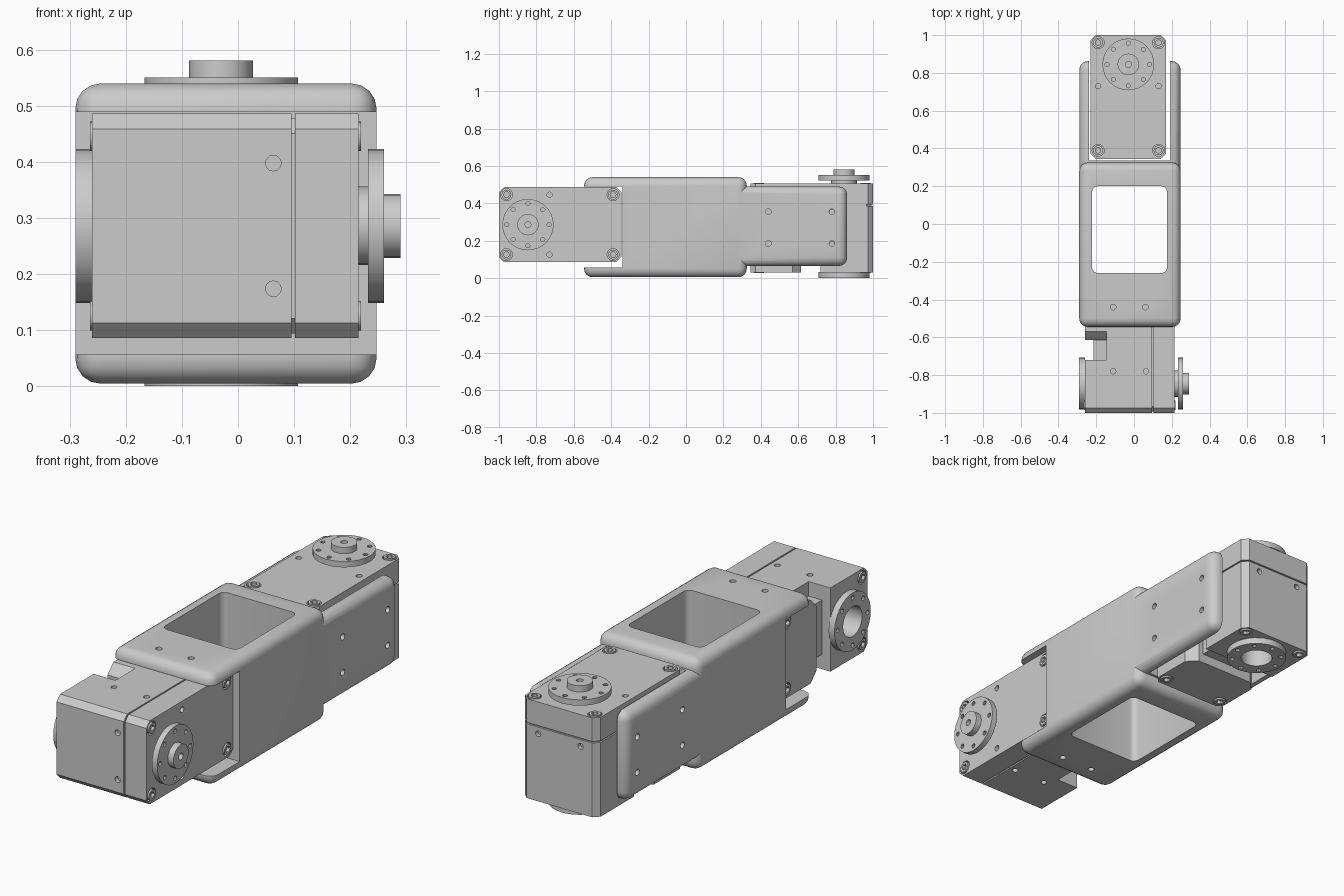
import bpy, bmesh, math
from mathutils import Matrix, Vector

if "Cube" in bpy.data.objects:
    bpy.data.objects.remove(bpy.data.objects["Cube"])

AX = {'z': Matrix.Identity(4),
      'x': Matrix.Rotation(math.pi / 2, 4, 'Y'),
      'y': Matrix.Rotation(math.pi / 2, 4, 'X')}


def box(bm, x0, x1, y0, y1, z0, z1):
    m = Matrix.Translation(((x0 + x1) / 2, (y0 + y1) / 2, (z0 + z1) / 2))
    m = m @ Matrix.Diagonal((x1 - x0, y1 - y0, z1 - z0, 1))
    return bmesh.ops.create_cube(bm, size=1, matrix=m)['verts']


def cyl(bm, c, r, h, axis='z', n=24):
    """Cylinder centred on c."""
    bmesh.ops.create_cone(bm, cap_ends=True, segments=n, radius1=r, radius2=r,
                          depth=h, matrix=Matrix.Translation(c) @ AX[axis])


def prism(bm, pts, z0, z1):
    face = bm.faces.new([bm.verts.new((x, y, z0)) for x, y in pts])
    ext = bmesh.ops.extrude_face_region(bm, geom=[face])['geom']
    for v in ext:
        if isinstance(v, bmesh.types.BMVert):
            v.co.z = z1


def chamfered(x, y0, y1, c):
    return [(-x + c, y0), (x - c, y0), (x, y0 + c), (x, y1 - c),
            (x - c, y1), (-x + c, y1), (-x, y1 - c), (-x, y0 + c)]


def make(name, build):
    bm = bmesh.new()
    build(bm)
    bmesh.ops.recalc_face_normals(bm, faces=bm.faces)
    me = bpy.data.meshes.new(name)
    bm.to_mesh(me)
    bm.free()
    ob = bpy.data.objects.new(name, me)
    bpy.context.collection.objects.link(ob)
    return ob


def boolean(ob, build, op='DIFFERENCE'):
    tool = make("cutter", build)
    tool.hide_render = True
    mod = ob.modifiers.new("bool", 'BOOLEAN')
    mod.operation, mod.solver, mod.object = op, 'EXACT', tool
    bpy.context.view_layer.objects.active = ob
    bpy.ops.object.modifier_apply(modifier=mod.name)
    bpy.data.objects.remove(tool)


def smooth(ob, angle=32):
    bpy.ops.object.select_all(action='DESELECT')
    ob.select_set(True)
    bpy.context.view_layer.objects.active = ob
    bpy.ops.object.shade_smooth_by_angle(angle=math.radians(angle))


# Bracket: two crossed U-channels back to back
def rounded_box(*dims):
    def build(bm):
        box(bm, *dims)
        bmesh.ops.bevel(bm, geom=bm.edges[:], offset=0.045, segments=4,
                        profile=0.5, affect='EDGES')
    return build


bracket = make("joint_bracket", rounded_box(-0.29, 0.247, -0.545, 0.325, 0.005, 0.54))
boolean(bracket, rounded_box(-0.2895, 0.2465, 0.1, 0.862, 0.065, 0.49), 'UNION')
boolean(bracket, lambda bm: box(bm, -0.5, 0.5, -0.8, -0.34, 0.057, 0.489))
boolean(bracket, lambda bm: box(bm, -0.238, 0.19, 0.337, 1.0, -0.2, 0.8))


def window(bm):
    box(bm, -0.222, 0.175, -0.26, 0.20, -0.2, 0.8)
    up = [e for e in bm.edges if abs(e.verts[0].co.z - e.verts[1].co.z) > 0.5]
    bmesh.ops.bevel(bm, geom=up, offset=0.03, segments=4, profile=0.5, affect='EDGES')


def bracket_holes(bm):
    for y in (0.44, 0.78):
        for z in (0.185, 0.355):
            cyl(bm, (-0.02, y, z), 0.015, 1.0, 'x', 12)
    for x in (-0.11, 0.06):
        cyl(bm, (x, -0.44, 0.27), 0.015, 1.0, 'z', 12)


boolean(bracket, window)
boolean(bracket, bracket_holes)
smooth(bracket)

# Servo parts in local space: shaft on z, case bottom at z = 0
SCREWS = [(sx * 0.16, y) for sx in (-1, 1) for y in (0.115, -0.455)]
TOP = 0.475


def case_notch(bm):
    prism(bm, [(-0.3, -0.125), (-0.3, -0.375), (-0.155, -0.23),
               (0.155, -0.23), (0.3, -0.375), (0.3, -0.125)], -0.1, 0.115)


def case_holes(bm):
    for x, y in SCREWS:
        cyl(bm, (x, y, 0), 0.032, 0.04, n=16)
    cyl(bm, (0, 0, 0), 0.072, 0.2, n=24)
    for s in (-1, 1):
        for z in (0.15, 0.323):
            cyl(bm, (s * 0.2, -0.065, z), 0.014, 0.04, 'x', 12)
        cyl(bm, (s * 0.112, 0.155, 0.323), 0.014, 0.04, 'y', 12)


def cap_holes(bm):
    for x, y in SCREWS:
        cyl(bm, (x, y, TOP), 0.032, 0.04, n=16)
    for s in (-1, 1):
        cyl(bm, (s * 0.16, -0.115, TOP), 0.014, 0.04, n=12)


def ring_holes(bm):
    for i in range(8):
        a = i * math.pi / 4
        for z in (-0.015, 0.506):
            cyl(bm, (0.113 * math.cos(a), 0.113 * math.sin(a), z), 0.011, 0.06, n=10)


case = make("servo_case", lambda bm: prism(bm, chamfered(0.2, -0.5, 0.155, 0.027), 0, 0.355))
boolean(case, case_notch)
boolean(case, case_holes)

cap = make("servo_cap", lambda bm: prism(bm, chamfered(0.2, -0.5, 0.155, 0.027), 0.362, TOP))
boolean(cap, cap_holes)

seam = make("servo_seam", lambda bm: prism(bm, chamfered(0.192, -0.492, 0.147, 0.027), 0.35, 0.367))

plug = make("servo_connector", lambda bm: box(bm, -0.13, 0.13, -0.24, -0.12, 0.045, 0.12))

# Output horn: disc, raised hub and neck
horn = make("servo_horn", lambda bm: cyl(bm, (0, 0, 0.506), 0.137, 0.028, n=32))
boolean(horn, lambda bm: cyl(bm, (0, 0, 0.530), 0.057, 0.04, n=24), 'UNION')
boolean(horn, lambda bm: cyl(bm, (0, 0, 0.480), 0.07, 0.03, n=24), 'UNION')
boolean(horn, ring_holes)
boolean(horn, lambda bm: cyl(bm, (0, 0, 0.55), 0.016, 0.06, n=12))

# Idler ring on the opposite side
idler = make("servo_idler_ring", lambda bm: cyl(bm, (0, 0, -0.0145), 0.137, 0.031, n=32))
boolean(idler, ring_holes)
boolean(idler, lambda bm: cyl(bm, (0, 0, 0), 0.072, 0.2, n=24))


# Socket-head screws in the counterbores
def screws(bm):
    for x, y in SCREWS:
        cyl(bm, (x, y, 0.009), 0.026, 0.026, n=16)
        cyl(bm, (x, y, TOP - 0.009), 0.026, 0.026, n=16)


def sockets(bm):
    for x, y in SCREWS:
        for z in (-0.004, TOP + 0.004):
            cyl(bm, (x, y, z), 0.016, 0.03, n=6)


bolts = make("servo_screws", screws)
boolean(bolts, sockets)

# Place both servos: the back one upright, the front one turned onto x
back = Matrix.Translation((-0.03, 0.845, 0.031))
front = Matrix(((0, 0, 1, -0.26), (0, -1, 0, -0.845), (1, 0, 0, 0.286), (0, 0, 0, 1)))
for ob in (case, cap, seam, plug, horn, idler, bolts):
    smooth(ob)
    twin = ob.copy()
    bpy.context.collection.objects.link(twin)
    twin.name = "front_" + ob.name
    ob.name = "back_" + ob.name
    twin.matrix_world = front
    ob.matrix_world = back
